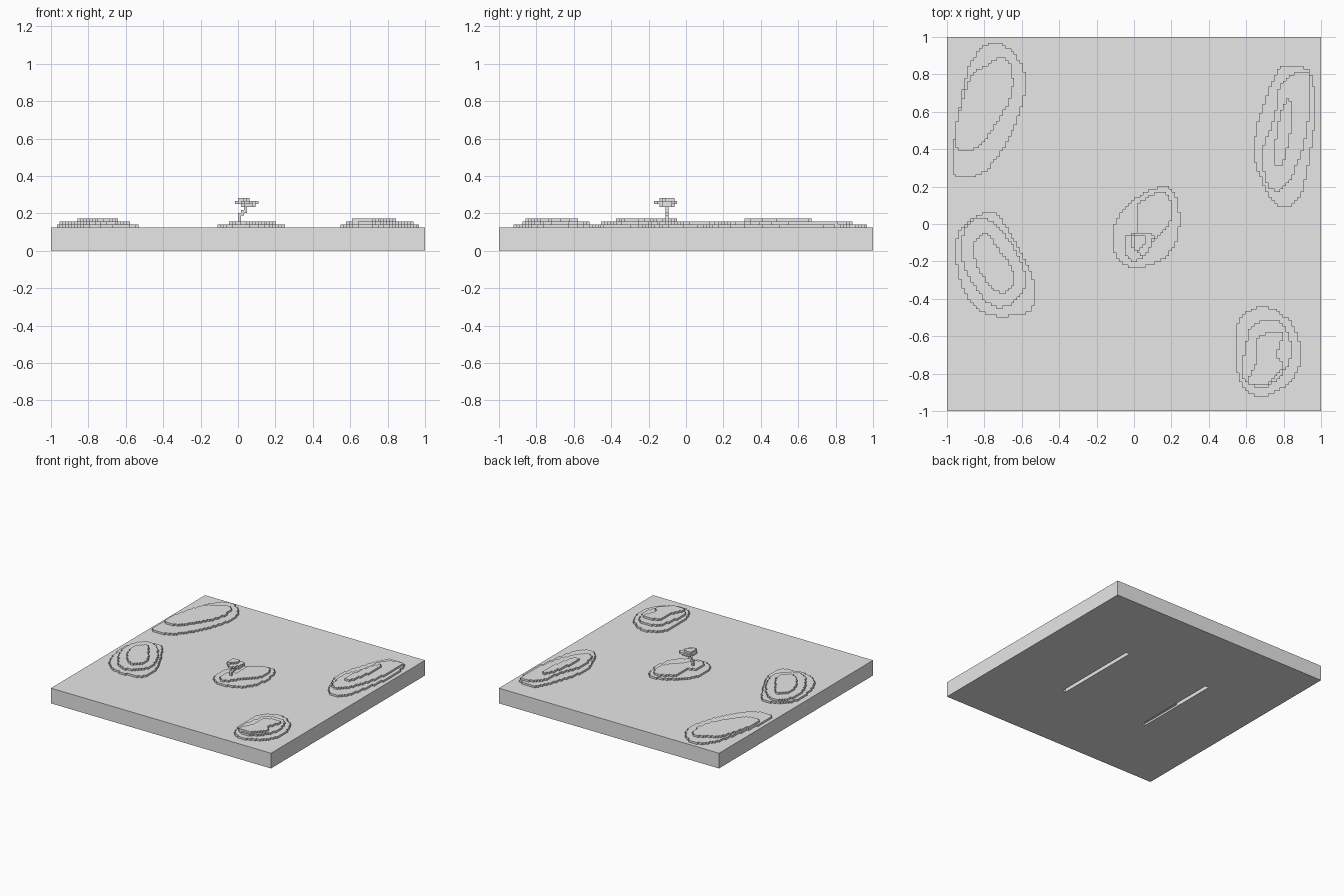
import bpy
import bmesh
from mathutils import Vector, geometry

UNIT = 1 / 64          # edge of one building block
GROUND = 8             # plate thickness in blocks

if "Cube" in bpy.data.objects:
    bpy.data.objects.remove(bpy.data.objects["Cube"], do_unlink=True)

stone = bpy.data.materials.new("plain_grey")
stone.use_nodes = True
grey = (0.8, 0.8, 0.8, 1)
stone.diffuse_color = grey
stone.node_tree.nodes["Principled BSDF"].inputs["Base Color"].default_value = grey

DIRECTIONS = [Vector(d) for d in
              ((1, 0, 0), (-1, 0, 0), (0, 1, 0), (0, -1, 0), (0, 0, 1), (0, 0, -1))]


def add_object(name, bm):
    mesh = bpy.data.meshes.new(name)
    bm.to_mesh(mesh)
    bm.free()
    mesh.materials.append(stone)
    obj = bpy.data.objects.new(name, mesh)
    bpy.context.collection.objects.link(obj)
    return obj


def box(name, low, high):
    """Box between two corners given in blocks."""
    low, high = Vector(low) * UNIT, Vector(high) * UNIT
    bm = bmesh.new()
    bmesh.ops.create_cube(bm, size=1)
    bmesh.ops.scale(bm, vec=high - low, verts=bm.verts)
    bmesh.ops.translate(bm, vec=(low + high) / 2, verts=bm.verts)
    return add_object(name, bm)


def blocks(name, cells):
    """Skin a set of block positions with only the exposed faces."""
    bm = bmesh.new()
    for cell in cells:
        centre = Vector(cell) + Vector((0.5, 0.5, 0.5))
        for d in DIRECTIONS:
            if tuple(int(a + b) for a, b in zip(cell, d)) in cells:
                continue
            u = Vector((d.y, d.z, d.x))
            v = d.cross(u)
            corners = (-u - v, u - v, u + v, v - u)
            bm.faces.new([bm.verts.new((centre + (d + c) / 2) * UNIT) for c in corners])
    bmesh.ops.remove_doubles(bm, verts=bm.verts, dist=UNIT / 10)
    return add_object(name, bm)


def inside(point, loop):
    """Even-odd test of a point against a closed outline."""
    hit = False
    for a, b in zip(loop, loop[1:] + loop[:1]):
        if (a.y > point.y) != (b.y > point.y):
            if point.x < a.x + (point.y - a.y) * (b.x - a.x) / (b.y - a.y):
                hit = not hit
    return hit


def fill(points):
    """Columns of blocks whose centres lie inside a smooth closed outline."""
    pts = [Vector((x, y, 0)) for x, y in points]
    loop = []
    for i, p in enumerate(pts):
        before, after, beyond = pts[i - 1], pts[(i + 1) % len(pts)], pts[(i + 2) % len(pts)]
        loop += geometry.interpolate_bezier(
            p, p + (after - before) / 6, after - (beyond - p) / 6, after, 6)[:-1]
    return {(x, y) for x in range(-64, 64) for y in range(-64, 64)
            if inside(Vector((x + 0.5, y + 0.5)), loop)}


def mound(name, *outlines):
    """Terraced hill, outlines listed from the lowest step upwards."""
    cells, above = set(), set()
    for level in reversed(range(len(outlines))):
        above |= fill(outlines[level])
        cells |= {(x, y, GROUND + level) for x, y in above}
    blocks(name, cells)


# Ground plate with two narrow slots in its underside
plate = box("ground_plate", (-64, -64, 0), (64, 64, GROUND))
slots = (((23, -24, -1), (25, 24, 4)),
         ((-27, 0, -1), (-25, 24, 4)),
         ((-27, -24, -1), (-25, 0, 1)))
for low, high in slots:
    cutter = box("slot_cutter", low, high)
    cutter.hide_render = True
    cut = plate.modifiers.new("slot", "BOOLEAN")
    cut.operation = "DIFFERENCE"
    cut.solver = "EXACT"
    cut.object = cutter
    bpy.context.view_layer.objects.active = plate
    bpy.ops.object.modifier_apply(modifier=cut.name)
    bpy.data.objects.remove(cutter, do_unlink=True)

# Terraced mounds
mound("back_right_mound",
      [(-48, 62), (-40, 57), (-37, 47), (-42, 31), (-51, 18),
       (-61, 16), (-62, 24), (-60, 37), (-56, 55)],
      [(-45, 57), (-42, 53), (-42, 44), (-48, 33), (-54, 26),
       (-61, 26), (-60, 37), (-56, 50), (-51, 54)])
mound("front_right_mound",
      [(-48, 4), (-42, -4), (-37, -13), (-34, -22), (-36, -30),
       (-50, -31), (-58, -23), (-61, -9), (-58, 0)],
      [(-51, 2), (-44, -4), (-39, -12), (-37, -21), (-43, -28),
       (-50, -27), (-57, -17), (-59, -8), (-57, 0)],
      [(-51, -3), (-46, -9), (-41, -17), (-43, -23), (-47, -23),
       (-53, -16), (-55, -8)])
mound("back_left_mound",
      [(53, 54), (60, 52), (62, 39), (60, 23), (56, 8),
       (48, 7), (43, 17), (41, 27), (45, 43), (49, 52)],
      [(56, 52), (60, 51), (60, 41), (58, 27), (52, 13),
       (46, 13), (44, 25), (48, 36), (50, 47)],
      [(53, 43), (54, 34), (51, 21), (48, 21), (48, 26), (50, 37)])
mound("front_left_mound",
      [(44, -28), (52, -32), (56, -38), (57, -48), (51, -56),
       (42, -59), (36, -53), (35, -43), (36, -33)],
      [(46, -33), (51, -34), (54, -43), (51, -51), (44, -56),
       (37, -52), (38, -43), (40, -35)],
      [(47, -37), (51, -38), (49, -45), (51, -49), (45, -55),
       (39, -54), (42, -47), (42, -40)])
mound("centre_mound",
      [(10, 13), (15, 7), (15, -4), (10, -12), (0, -15), (-6, -11), (-7, -2), (-2, 7)],
      [(9, 11), (13, 7), (12, 0), (5, -8), (2, -12), (-2, -12), (-3, -5), (1, -2), (1, 6)])

# Small tree: leaning trunk and a ragged three-layer crown
trunk = {(0, -7, z) for z in (10, 11, 12)} | {(1, -7, z) for z in (12, 13)}
trunk |= {(2, -7, z) for z in (13, 14, 15)}
blocks("tree_trunk", trunk)
crown = {(x, y, 15) for x in range(1, 6) for y in range(-9, -4) if abs(x - 3) + abs(y + 7) < 4}
crown |= {(x, y, 16) for x, y in fill(
    [(-1, -4), (4, -3), (7, -4), (6, -6), (5, -9), (3, -11), (1, -9), (-1, -7)])}
crown |= {(x, y, 17) for x in range(0, 4) for y in range(-9, -4) if x - y < 11}
blocks("tree_crown", crown)
